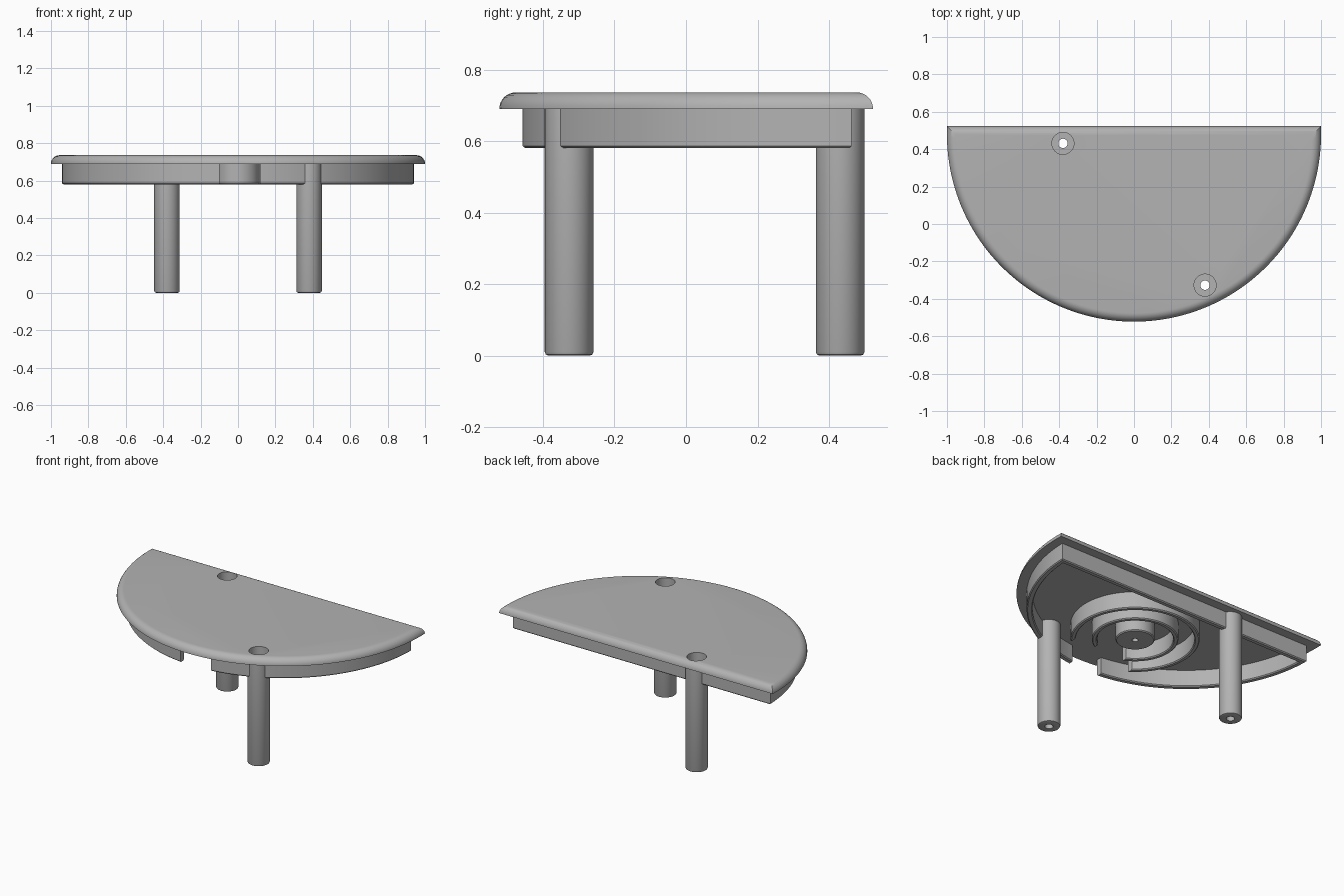
import bpy, bmesh
from math import cos, sin, pi, asin, radians

cube = bpy.data.objects.get("Cube")
if cube:
    bpy.data.objects.remove(cube)

ARC_Y = 0.478        # centre of the curved front edge
BACK_Y = 0.523       # flat back edge
TOP, UNDER, RIM = 0.736, 0.69, 0.58
LEGS = [(0.38, -0.327), (-0.38, 0.431)]
RING_Y = 0.01

grey = bpy.data.materials.new("plain grey")
grey.use_nodes = True
colour = (0.45, 0.45, 0.45, 1)
grey.diffuse_color = colour
grey.node_tree.nodes["Principled BSDF"].inputs["Base Color"].default_value = colour


def make(name, bm):
    bmesh.ops.recalc_face_normals(bm, faces=bm.faces)
    mesh = bpy.data.meshes.new(name)
    bm.to_mesh(mesh)
    bm.free()
    mesh.materials.append(grey)
    obj = bpy.data.objects.new(name, mesh)
    bpy.context.collection.objects.link(obj)
    return obj


def activate(obj):
    bpy.ops.object.select_all(action='DESELECT')
    obj.select_set(True)
    bpy.context.view_layer.objects.active = obj


def smooth(obj):
    activate(obj)
    bpy.ops.object.shade_smooth_by_angle(angle=radians(35))


def cut(obj, cutter):
    mod = obj.modifiers.new("cut", 'BOOLEAN')
    mod.operation, mod.solver, mod.object = 'DIFFERENCE', 'EXACT', cutter
    activate(obj)
    bpy.ops.object.modifier_apply(modifier=mod.name)


def half_round(inset, z, steps=96):
    """Half-round outline, pulled in by inset."""
    r, back = 1 - inset, BACK_Y - inset
    start = asin((back - ARC_Y) / r)
    angles = [start - (pi + 2 * start) * i / steps for i in range(steps + 1)]
    return [(r * cos(a), ARC_Y + r * sin(a), z) for a in angles]


def loft(bm, loops, closed=False):
    """Bridge equal loops; cap the ends or join last to first."""
    rows = [[bm.verts.new(p) for p in loop] for loop in loops]
    n = len(rows[0])
    pairs = list(zip(rows, rows[1:])) + ([(rows[-1], rows[0])] if closed else [])
    for a, b in pairs:
        for i in range(n):
            j = (i + 1) % n
            bm.faces.new((a[i], a[j], b[j], b[i]))
    if not closed:
        bm.faces.new(rows[0])
        bm.faces.new(rows[-1])


def lathe(name, profile, x, y, closed=False, steps=48):
    bm = bmesh.new()
    turn = [2 * pi * i / steps for i in range(steps)]
    loft(bm, [[(x + r * cos(a), y + r * sin(a), z) for a in turn]
              for r, z in profile], closed)
    return make(name, bm)


def box(name, x0, x1, y0, y1):
    bm = bmesh.new()
    loft(bm, [[(x0, y0, z), (x1, y0, z), (x1, y1, z), (x0, y1, z)] for z in (0.5, 0.8)])
    return make(name, bm)


# Half-round top with a rolled upper edge
bm = bmesh.new()
roll = TOP - UNDER
loft(bm, [half_round(0, UNDER)] +
     [half_round(roll * (1 - cos(t * pi / 16)), UNDER + roll * sin(t * pi / 16))
      for t in range(1, 9)])
top = make("table_top", bm)

# Skirt hanging below the top
outer, inner, lip = 0.06, 0.095, 0.006
bm = bmesh.new()
loft(bm, [half_round(i, z) for i, z in (
    (outer, UNDER + 0.01), (outer, RIM + lip), (outer + lip, RIM),
    (inner - lip, RIM), (inner, RIM + lip), (inner, UNDER + 0.01))], closed=True)
skirt = make("skirt", bm)
slot = box("slot_cutter", -0.1, 0.12, -0.6, -0.3)
cut(skirt, slot)
bpy.data.objects.remove(slot)

# Hollow legs and the recesses above them
for label, (x, y) in zip(("front_leg", "back_leg"), LEGS):
    leg = lathe(label, [(0.025, 0), (0.058, 0), (0.065, 0.003), (0.068, 0.01),
                        (0.068, 0.7), (0.059, 0.7), (0.059, 0.45),
                        (0.025, 0.45)], x, y, closed=True)
    recess = lathe("recess_cutter", [(0.059, 0.45), (0.059, 0.8)], x, y)
    recess.hide_render = True
    cut(top, recess)
    cut(skirt, recess)
    bpy.data.objects.remove(recess)
    smooth(leg)

# Open rings under the top
for label, r, x0, x1 in (("outer_ring", 0.38, -0.21, 0.28),
                         ("inner_ring", 0.255, -0.1, 0.13)):
    ring = lathe(label, [(r, 0.7), (r, RIM + lip), (r - lip, RIM),
                         (r - 0.024, RIM), (r - 0.03, RIM + lip), (r - 0.03, 0.7)],
                 0, RING_Y, closed=True, steps=72)
    slot = box("ring_cutter", x0, x1, -0.6, RING_Y - 0.1)
    cut(ring, slot)
    bpy.data.objects.remove(slot)
    smooth(ring)

# Centre boss with a blind pilot hole
boss = lathe("centre_boss", [(0.115, 0.7), (0.115, RIM + lip), (0.109, RIM),
                             (0.018, RIM), (0.018, 0.66)], 0, RING_Y)
for part in (top, skirt, boss):
    smooth(part)
